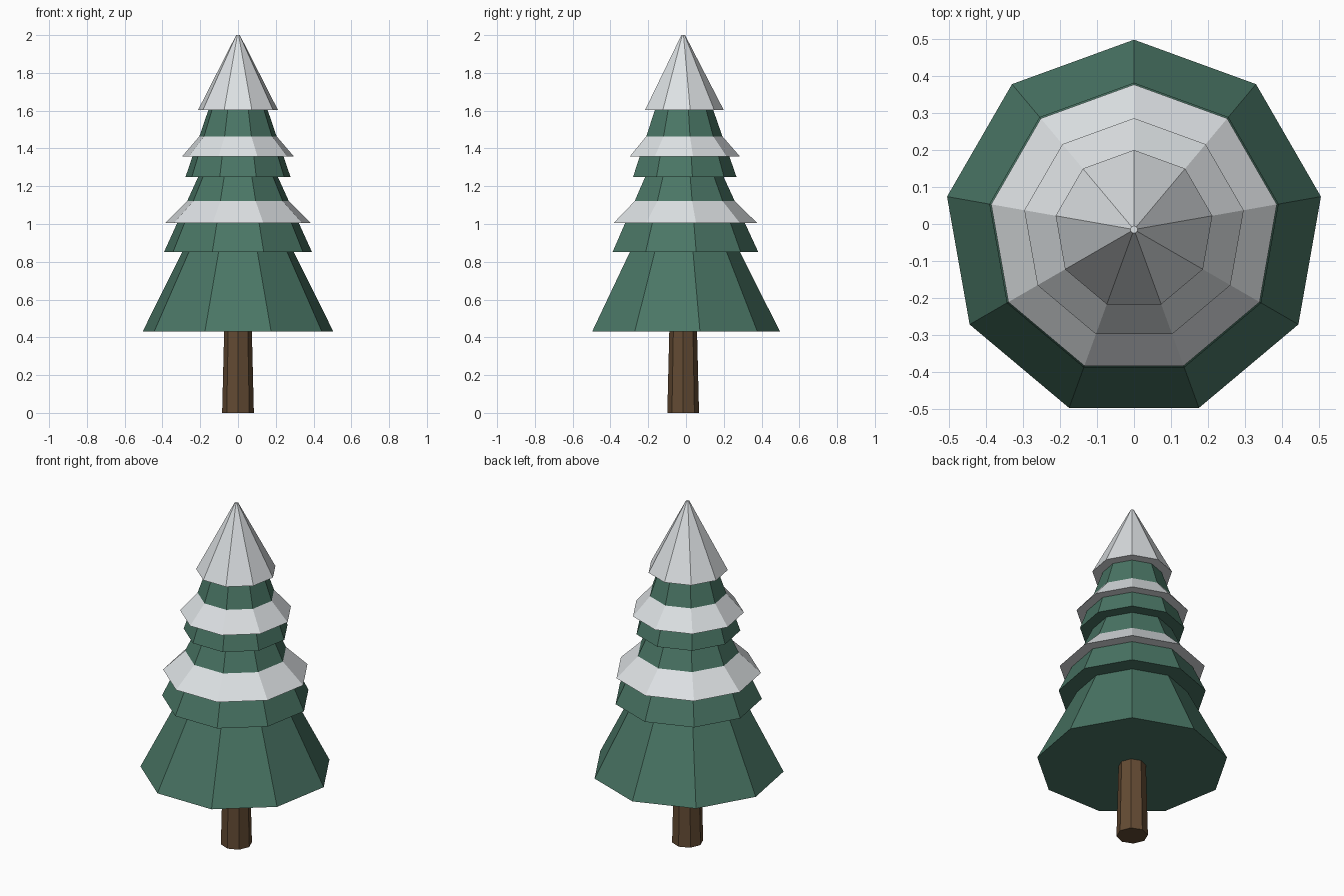
import bpy, math

if "Cube" in bpy.data.objects:
    bpy.data.objects.remove(bpy.data.objects["Cube"])

CENTRE_Y = -0.015


def material(name, rgb):
    m = bpy.data.materials.new(name)
    m.diffuse_color = (*rgb, 1.0)
    m.use_nodes = True
    m.node_tree.nodes["Principled BSDF"].inputs["Base Color"].default_value = m.diffuse_color
    return m


green = material("pine green", (0.068, 0.180, 0.130))
white = material("snow white", (0.72, 0.75, 0.77))
brown = material("bark brown", (0.125, 0.070, 0.033))


def frustum(name, sides, z0, r0, z1, r1, mat):
    """Flat-shaded closed frustum with one corner pointing to +y."""
    verts = []
    for z, r in ((z0, r0), (z1, r1)):
        for i in range(sides):
            a = math.pi / 2 + 2 * math.pi * i / sides
            verts.append((r * math.cos(a), CENTRE_Y + r * math.sin(a), z))
    faces = [(i, (i + 1) % sides, sides + (i + 1) % sides, sides + i)
             for i in range(sides)]
    faces += [tuple(reversed(range(sides))), tuple(range(sides, 2 * sides))]
    mesh = bpy.data.meshes.new(name)
    mesh.from_pydata(verts, [], faces)
    mesh.materials.append(mat)
    obj = bpy.data.objects.new(name, mesh)
    bpy.context.collection.objects.link(obj)
    return obj


# Trunk
frustum("trunk", 8, 0.0, 0.084, 0.45, 0.073, brown)

# Branch tiers, each tucked into the one above
frustum("lower_branches", 9, 0.43, 0.513, 0.88, 0.286, green)
frustum("middle_branches", 9, 0.853, 0.397, 1.28, 0.200, green)
frustum("upper_branches", 9, 1.25, 0.282, 1.63, 0.150, green)

# Snow collars and snowy tip
frustum("lower_snow", 9, 1.005, 0.392, 1.125, 0.269, white)
frustum("upper_snow", 9, 1.357, 0.301, 1.48, 0.194, white)
frustum("snow_cap", 9, 1.603, 0.215, 2.0, 0.010, white)
